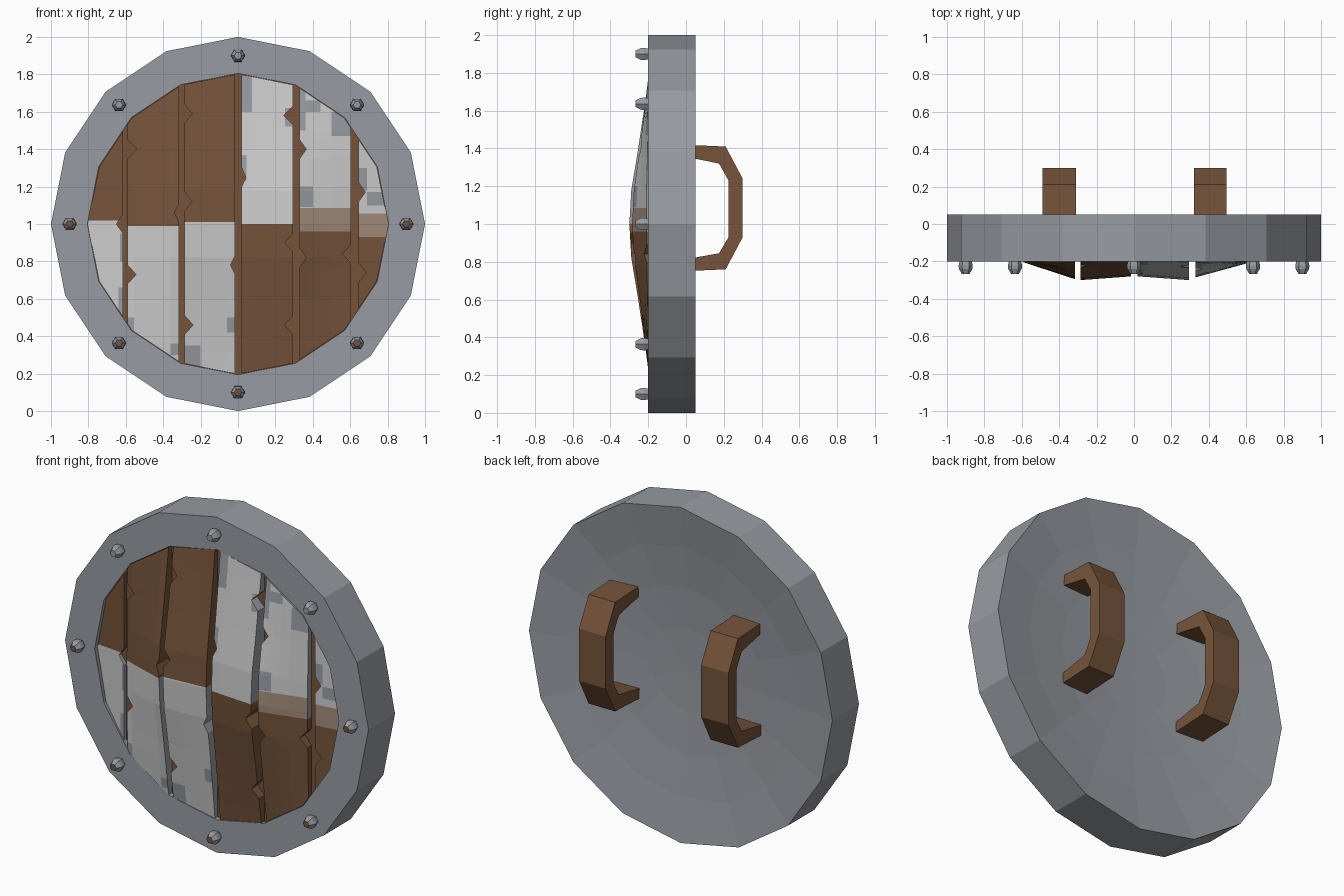
import bpy, bmesh, math
from mathutils import Vector

if "Cube" in bpy.data.objects:
    bpy.data.objects.remove(bpy.data.objects["Cube"])


def material(name, rgb):
    m = bpy.data.materials.new(name)
    m.diffuse_color = (*rgb, 1)
    m.use_nodes = True
    m.node_tree.nodes["Principled BSDF"].inputs["Base Color"].default_value = m.diffuse_color
    return m


MATS = [material("steel", (0.31, 0.33, 0.36)), material("brown_wood", (0.18, 0.088, 0.043)),
        material("white_paint", (0.60, 0.60, 0.60)), material("faded_paint", (0.36, 0.26, 0.195))]
STEEL, BROWN, WHITE, FADED = range(4)


def finish(bm, name):
    mesh = bpy.data.meshes.new(name)
    bm.to_mesh(mesh)
    bm.free()
    for m in MATS:
        mesh.materials.append(m)
    ob = bpy.data.objects.new(name, mesh)
    bpy.context.collection.objects.link(ob)
    return ob


def lathe(name, profile, sides, cx, cz, mats, turn=0.0):
    """Spin (radius, y) points around the y axis; zero radius closes the end."""
    bm = bmesh.new()
    rings = []
    for r, y in profile:
        n = 1 if r == 0 else sides
        rings.append([bm.verts.new((cx + r * math.sin(turn + 2 * math.pi * k / sides), y,
                                    cz + r * math.cos(turn + 2 * math.pi * k / sides)))
                      for k in range(n)])
    for a, b, m in zip(rings, rings[1:], mats):
        for k in range(sides):
            j = (k + 1) % sides
            vs = []
            for v in (a[k % len(a)], a[j % len(a)], b[j % len(b)], b[k % len(b)]):
                if v not in vs:
                    vs.append(v)
            bm.faces.new(vs).material_index = m
    bmesh.ops.recalc_face_normals(bm, faces=bm.faces[:])
    return finish(bm, name)


# Shield body: wood floor, raised steel rim, hollow dished back
lathe("shield_rim_and_back",
      [(0, -0.17), (0.805, -0.17), (0.805, -0.2), (1, -0.2), (1, 0.05),
       (0.75, 0.015), (0.5, -0.01), (0.25, -0.025), (0, -0.03)],
      16, 0, 1, [BROWN] + [STEEL] * 7)

# Rivets around the rim, the lower ones with rusty brown tips
for k in range(8):
    a = k * math.pi / 4
    x, z = 0.9 * math.sin(a), 1 + 0.9 * math.cos(a)
    tip = BROWN if z < 1.1 else STEEL
    lathe(f"rivet_{k + 1}", [(0, -0.19), (0.03, -0.19), (0.038, -0.222), (0.036, -0.24),
                             (0.02, -0.268), (0, -0.268)],
          6, x, z, [STEEL, STEEL, STEEL, STEEL, tip], math.pi / 6)

# Planks: (left x, right x, left y, right y, height of the colour split)
PLANKS = [(-0.81, -0.615, -0.175, -0.195, 1.02), (-0.59, -0.315, -0.205, -0.295, 0.99),
          (-0.285, -0.015, -0.30, -0.28, 1.01), (0.02, 0.295, -0.28, -0.30, 1.0),
          (0.33, 0.605, -0.285, -0.21, 0.96), (0.645, 0.81, -0.195, -0.175, 0.93)]
# Chips along each gap: height, signed depth (negative cuts the plank on the left)
CHIPS = [[(1.4, 0.05), (1.0, -0.035), (0.73, 0.045)],
         [(1.59, 0.04), (1.12, 0.04), (1.06, -0.025), (0.46, 0.045)],
         [(0.78, -0.025), (1.25, 0.022)],
         [(1.58, -0.05), (1.4, 0.035), (0.9, -0.045), (0.82, 0.035), (0.46, -0.045)],
         [(1.17, 0.035), (0.84, -0.045), (0.74, 0.04)]]
# Worn patches for each plank: x0, x1, z0, z1
WORN = [[(-0.64, -0.61, 0.5, 0.66), (-0.63, -0.61, 0.8, 0.95)],
        [(-0.59, -0.555, 0.34, 0.5), (-0.36, -0.31, 0.3, 0.36)],
        [(-0.285, -0.2, 0.24, 0.35), (-0.06, -0.01, 0.42, 0.5)],
        [(0.0, 0.075, 1.6, 1.8), (0.0, 0.045, 1.23, 1.37), (0.25, 0.3, 1.52, 1.62)],
        [(0.33, 0.36, 1.5, 1.75), (0.36, 0.44, 1.6, 1.66), (0.5, 0.61, 1.47, 1.6),
         (0.33, 0.40, 1.09, 1.2)],
        [(0.64, 0.69, 1.18, 1.3), (0.69, 0.81, 1.1, 1.17)]]
DOME = [(0, 1), (0.18, 0.9), (0.4, 0.55), (0.68, 0.16), (0.81, 0.0)]


def dome(d):
    for (a, fa), (b, fb) in zip(DOME, DOME[1:]):
        if d <= b:
            return fa + (fb - fa) * (d - a) / (b - a)
    return 0


def cut(bm, co, no, clip=False):
    bmesh.ops.bisect_plane(bm, geom=bm.verts[:] + bm.edges[:] + bm.faces[:], dist=1e-5,
                           plane_co=co, plane_no=no, clear_outer=clip)


def plank(i):
    xl, xr, yl, yr, split = PLANKS[i]
    lchips = [c for c in CHIPS[i - 1] if c[1] > 0] if i else []
    rchips = [c for c in CHIPS[i] if c[1] < 0] if i < 5 else []

    def edge(base, chips, z):
        return base + sum(d * max(0, 1 - abs(z - h) / 0.05) for h, d in chips)

    # outline in horizontal strips
    rows = sorted({0.1, 1.9} | {round(h + o, 3) for h, _ in lchips + rchips for o in (-0.05, 0, 0.05)})
    bm = bmesh.new()
    pairs = [(bm.verts.new((edge(xl, lchips, z), 0, z)), bm.verts.new((edge(xr, rchips, z), 0, z)))
             for z in rows]
    for (a, b), (c, d) in zip(pairs, pairs[1:]):
        bm.faces.new((a, b, d, c))
    # trim to the 16-sided opening, then cut colour and curve lines
    for k in range(16):
        a = (k + 0.5) * math.pi / 8
        n = Vector((math.sin(a), 0, math.cos(a)))
        cut(bm, Vector((0, 0, 1)) + n * 0.803 * math.cos(math.pi / 16), n, True)
    zs = {split} | {1 + s * d for d, _ in DOME for s in (-1, 1)}
    xs = set()
    if i > 3:
        zs.add(split + 0.125)
    for x0, x1, z0, z1 in WORN[i]:
        zs |= {z0, z1}
        xs |= {x0, x1}
    for z in zs:
        cut(bm, (0, 0, z), (0, 0, 1))
    for x in xs:
        cut(bm, (x, 0, 0), (1, 0, 0))
    # paint by quadrant and patch
    for f in bm.faces:
        c = f.calc_center_median()
        if (c.z > split) == (i < 3):
            f.material_index = BROWN
        elif i > 3 and c.z < split + 0.125:
            f.material_index = FADED
        else:
            worn = any(x0 < c.x < x1 and z0 < c.z < z1 for x0, x1, z0, z1 in WORN[i])
            f.material_index = STEEL if worn else WHITE
    # bulge
    for v in bm.verts:
        y = yl + (yr - yl) * (v.co.x - xl) / (xr - xl)
        v.co.y = -0.195 + (y + 0.195) * dome(abs(v.co.z - 1)) if y < -0.195 else y
    # side walls down to the floor
    rim = [e for e in bm.edges if e.is_boundary]
    for e in rim:
        m = BROWN if e.link_faces[0].material_index == BROWN else STEEL
        e.tag = m == BROWN
    low = {}
    for e in rim:
        for v in e.verts:
            if v not in low:
                low[v] = bm.verts.new((v.co.x, -0.165, v.co.z))
    for e in rim:
        loop = e.link_loops[0]
        a, b = loop.vert, loop.link_loop_next.vert
        f = bm.faces.new((b, a, low[a], low[b]))
        f.material_index = BROWN if e.tag else STEEL
    finish(bm, f"plank_{i + 1}")


for i in range(6):
    plank(i)

# Grip handles on the back: outer and inner (y, z) outline
OUTER = [(-0.02, 1.42), (0.21, 1.41), (0.30, 1.24), (0.30, 0.93), (0.21, 0.76), (-0.02, 0.75)]
INNER = [(-0.02, 1.36), (0.175, 1.32), (0.225, 1.23), (0.225, 0.93), (0.175, 0.845), (-0.02, 0.81)]
for name, x0, x1 in (("left_handle", -0.49, -0.31), ("right_handle", 0.32, 0.495)):
    bm = bmesh.new()
    secs = [[bm.verts.new(p) for p in ((x0, *o), (x1, *o), (x1, *n), (x0, *n))]
            for o, n in zip(OUTER, INNER)]
    for a, b in zip(secs, secs[1:]):
        for k in range(4):
            bm.faces.new((a[k], a[(k + 1) % 4], b[(k + 1) % 4], b[k]))
    bm.faces.new(secs[0])
    bm.faces.new(secs[-1])
    bmesh.ops.recalc_face_normals(bm, faces=bm.faces[:])
    for f in bm.faces:
        f.material_index = BROWN
    finish(bm, name)
